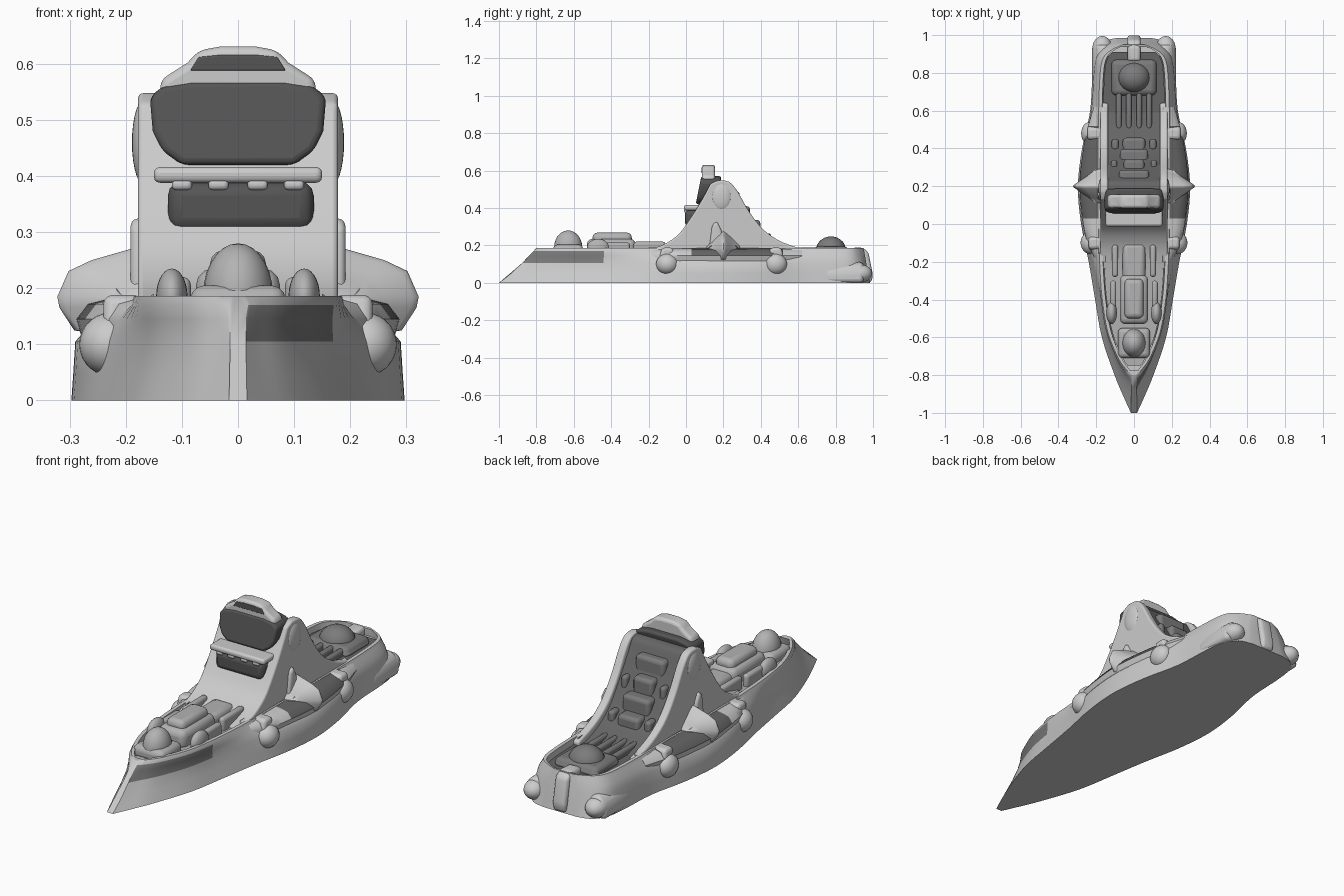
import bpy, bmesh, math
from mathutils import Matrix

if "Cube" in bpy.data.objects:
    bpy.data.objects.remove(bpy.data.objects["Cube"])

# Paints: pale hull, mid-grey fore fittings, dark aft deck, pockets and windows
paints = {}
for key, v in (("pale", .90), ("mid", .45), ("fitting", .20), ("deck", .13), ("window", .09)):
    paints[key] = bpy.data.materials.new(key + "_paint")
    paints[key].diffuse_color = (v, v, v, 1)
paint = "pale"


def finish(name, bm, bevel=0.0, segs=3, angle=50):
    bmesh.ops.recalc_face_normals(bm, faces=bm.faces)
    me = bpy.data.meshes.new(name)
    bm.to_mesh(me)
    bm.free()
    me.materials.append(paints[paint])
    ob = bpy.data.objects.new(name, me)
    bpy.context.collection.objects.link(ob)
    bpy.ops.object.select_all(action='DESELECT')
    ob.select_set(True)
    bpy.context.view_layer.objects.active = ob
    bpy.ops.object.shade_smooth_by_angle(angle=math.radians(angle))
    if bevel:
        m = ob.modifiers.new("soft_edges", 'BEVEL')
        m.width, m.segments = bevel, segs
        m.limit_method, m.angle_limit = 'ANGLE', math.radians(25)
    return ob


def spline(pts, n=4):
    """Catmull-Rom through tuples of any size."""
    out = []
    for i in range(len(pts) - 1):
        a, b, c, d = (pts[max(i - 1, 0)], pts[i], pts[i + 1], pts[min(i + 2, len(pts) - 1)])
        for k in range(n):
            t = k / n
            out.append(tuple(0.5 * (2*q + (r - p)*t + (2*p - 5*q + 4*r - s)*t*t
                                    + (3*q - p - 3*r + s)*t**3)
                             for p, q, r, s in zip(a, b, c, d)))
    return out + [pts[-1]]


def loft(name, rings, bevel=0.0):
    bm = bmesh.new()
    vs = [[bm.verts.new(p) for p in r] for r in rings]
    n = len(vs[0])
    for a, b in zip(vs, vs[1:]):
        for i in range(n):
            j = (i + 1) % n
            bm.faces.new((a[i], a[j], b[j], b[i]))
    bm.faces.new(vs[0])
    bm.faces.new(vs[-1][::-1])
    return finish(name, bm, bevel)


def prism_x(name, yz, x0, x1, bevel=0.01):
    return loft(name, [[(x, y, z) for y, z in yz] for x in (x0, x1)], bevel)


def prism_y(name, xz, y0, y1, bevel=0.01, side=1):
    return loft(name, [[(side * x, y, z) for x, z in xz] for y in (y0, y1)], bevel)


def both(half):
    return half + [(-x, z) for x, z in half[::-1]]


def box(name, lo, hi, bevel=0.015):
    bm = bmesh.new()
    c = [(a + b) / 2 for a, b in zip(lo, hi)]
    s = [b - a for a, b in zip(lo, hi)]
    bmesh.ops.create_cube(bm, size=1, matrix=Matrix.Translation(c) @ Matrix.Diagonal((*s, 1)))
    return finish(name, bm, bevel)


def blob(name, c, r):
    bm = bmesh.new()
    bmesh.ops.create_uvsphere(bm, u_segments=24, v_segments=14, radius=1,
                              matrix=Matrix.Translation(c) @ Matrix.Diagonal((*r, 1)))
    return finish(name, bm)


# Hull: stations of (y at keel, y at deck, base, waist and rail half widths)
stations = spline([
    (-1.0, -.80, .016, .014, .014), (-.93, -.775, .048, .034, .040),
    (-.80, -.71, .103, .083, .086), (-.60, -.57, .170, .142, .142),
    (-.40, -.39, .206, .178, .172), (-.20, -.20, .240, .218, .185),
    (.0, .0, .280, .272, .190), (.2, .2, .297, .290, .190),
    (.4, .4, .275, .268, .190), (.6, .6, .232, .226, .190),
    (.8, .8, .220, .212, .182), (.9, .88, .205, .195, .165),
    (.965, .92, .160, .150, .125), (.985, .95, .09, .085, .06)])
hull, fore_deck, aft_deck = [], [], []
for yb, yt, w0, wm, wd in stations:
    inner = max(wd - .025, wd * .4)
    z_in = .150 if -.77 < yt < .93 else .185
    half = [(w0, 0), ((w0 + wm) / 2, .05), (wm, .105), (wm * .65 + wd * .35, .145),
            (wd + .004, .17), (wd - .003, .186), (inner + .004, .186), (inner, z_in)]
    hull.append([(x, yb + (yt - yb) * min(1, (z / .186) ** .85), z) for x, z in both(half)])
    if -.76 < yt < .915:
        (fore_deck if yt < .15 else aft_deck).append(
            [(x, yt, z) for x, z in both([(inner - .001, .13), (inner - .001, .158)])])
hull_ob = loft("hull", hull)
# Dark band under the starboard bow rail
hull_ob.data.materials.append(paints["fitting"])
for f in hull_ob.data.polygons:
    x, y, z = f.center
    if x > .01 and y < -.42 and .10 < z < .172:
        f.material_index = 1
paint = "mid"
loft("fore_deck", fore_deck)
paint = "deck"
loft("aft_deck", aft_deck)

# Sternpost and low stern pods
paint = "pale"
prism_x("sternpost", [(.86, 0), (.99, 0), (1.0, .04), (.975, .165), (.94, .19), (.86, .185)],
        -.035, .035, .016)
for s, side in ((1, "right"), (-1, "left")):
    prism_y(f"stern_pod_{side}", [(.11, 0), (.222, 0), (.222, .06), (.20, .1), (.16, .115), (.12, .09)],
            .74, .95, .022, s)
    blob(f"stern_pod_end_{side}", (s * .168, .93, .05), (.052, .065, .048))

# Tower: dark stepped back between two full-height side walls, pale ramp in front
front = [(-.24, .165), (-.13, .20), (-.05, .25), (.0, .31), (.05, .385), (.10, .47), (.13, .53)]
wall_back = [(.17, .548), (.23, .540), (.275, .49), (.32, .41), (.37, .335), (.43, .27), (.52, .215), (.64, .175)]
core_back = [(.18, .54), (.22, .53), (.25, .48), (.30, .40), (.35, .325), (.41, .25), (.50, .19), (.60, .155)]
prism_x("tower_front", spline(front, 3) + [(.18, .545), (.18, .1), (-.24, .1)], -.15, .15, 0)
for s, side in ((1, "right"), (-1, "left")):
    prism_x(f"tower_wall_{side}", spline(front, 3) + spline(wall_back, 3) + [(.64, .1), (-.24, .1)],
            s * .138, s * .178, .009)
    # Column and shoulder bump on the tower flank
    prism_x(f"tower_column_{side}", [(.12, .16), (.21, .16), (.19, .28), (.165, .33), (.14, .31)],
            s * .165, s * .192, .014)
    blob(f"tower_shoulder_{side}", (s * .168, .19, .46), (.021, .055, .075))
paint = "deck"
prism_x("tower_back", spline(core_back, 3) + [(.6, .1), (.18, .1)], -.15, .15, 0)

# Bridge front: lower window bar, roof ledge, upper window block and crest
paint = "window"
box("lower_bridge", (-.125, -.006, .300), (.135, .12, .39), .025)
half = [(.10, .42), (.135, .445), (.152, .48), (.157, .54), (.135, .56), (.08, .57)]
loft("upper_bridge", [[(x, y + (z - .42) * .2, z) for x, z in both(half)] for y in (.052, .16)], .012)
paint = "pale"
box("bridge_ledge", (-.150, -.012, .388), (.150, .12, .416), .011)
for x in (-.10, -.035, .035, .10):
    box("bridge_bracket", (x - .018, -.010, .375), (x + .018, .08, .395), .008)
prism_y("crest", both([(.14, .545), (.137, .572), (.09, .602), (.07, .624), (.03, .631)]), .085, .155, .014)
paint = "window"
prism_y("crest_window", both([(.085, .588), (.07, .612), (.03, .616)]), .082, .11, .003)

# Steps and ribs down the back of the tower
paint = "fitting"
for i, (y, z, w) in enumerate([(.265, .49, .08), (.32, .41, .055), (.375, .337, .075), (.435, .265, .06)]):
    box(f"rear_step_{i + 1}", (-w, y - .055, z - .12), (w, y + .022, z), .018)
for s in (1, -1):
    box("rear_rib", (s * .105 - .016, .29, .30), (s * .105 + .016, .34, .395), .014)
    box("rear_rib_low", (s * .10 - .018, .39, .18), (s * .10 + .018, .45, .265), .014)

# Side buttresses, shelves with dark pockets, and round hull bulges
for s, side in ((1, "right"), (-1, "left")):
    paint = "pale"
    sections = [(.11, .20, .19), (.15, .255, .225), (.18, .30, .25), (.2, .322, .262),
                (.22, .30, .25), (.25, .255, .225), (.29, .20, .19)]
    loft(f"buttress_{side}", [[(s * .15, y, .1), (s * (w - .03), y, .125), (s * (w - .004), y, .165),
                               (s * w, y, .185), (s * (w - .02), y, .15 + (zt - .15) * .72),
                               (s * (w + .2) / 2, y, zt - .012), (s * .15, y, zt + .02)]
                              for y, w, zt in spline(sections, 3)])
    shelf = []
    for y, k in spline([(-.20, .0), (-.08, .6), (.08, .9), (.2, 1), (.32, .9), (.46, .65), (.62, .15)], 3):
        w = .20 + .088 * k
        shelf.append([(s * x, y, z) for x, z in
                      ((.15, .11), (w - .01, .11), (w, .145), (w - .02, .172), (w - .05, .18), (.15, .19))])
    shelf_ob = loft(f"side_shelf_{side}", shelf)
    shelf_ob.data.materials.append(paints["deck"])
    for f in shelf_ob.data.polygons:
        if f.normal.z > .5 and 0 < f.center.y < .5:
            f.material_index = 1
    for y, x, r in ((-.10, .228, .055), (.48, .235, .045)):
        blob(f"hull_bulge_{side}", (s * x, y, .1), (r, .06, .056))
        prism_x(f"bulge_arm_{side}", [(y - .05, .1), (y + .05, .1), (y + .03, .188), (y - .03, .188)],
                s * .17, s * (x + .012), .016)

# Foredeck: gun mount, deckhouse and rails
paint = "mid"
blob("fore_gun_mount", (0, -.63, .19), (.062, .075, .09))
box("fore_gun_base", (-.085, -.71, .14), (.085, -.55, .205), .025)
box("deckhouse", (-.075, -.53, .14), (.075, -.27, .235), .03)
box("deckhouse_top", (-.05, -.50, .2), (.05, -.29, .268), .025)
box("deckhouse_step", (-.06, -.30, .14), (.06, -.10, .215), .025)
for s in (1, -1):
    blob("fore_side_mount", (s * .118, -.47, .185), (.028, .06, .05))
    box("fore_rail", (s * .11 - .016, -.44, .14), (s * .11 + .016, -.30, .215), .014)
    box("ramp_rail", (s * .10 - .016, -.28, .14), (s * .10 + .016, -.11, .22), .014)

# Aft deck: gun mount, base and lengthwise ribs
paint = "fitting"
blob("aft_gun_mount", (0, .775, .175), (.085, .08, .073))
box("aft_gun_base", (-.12, .68, .14), (.12, .87, .195), .03)
for x in (-.08, -.027, .027, .08):
    box("aft_rib", (x - .015, .50, .13), (x + .015, .72, .188), .013)

for m in bpy.data.materials:
    if m.users and not m.is_grease_pencil:
        m.use_nodes = True
        m.node_tree.nodes["Principled BSDF"].inputs["Base Color"].default_value = m.diffuse_color
